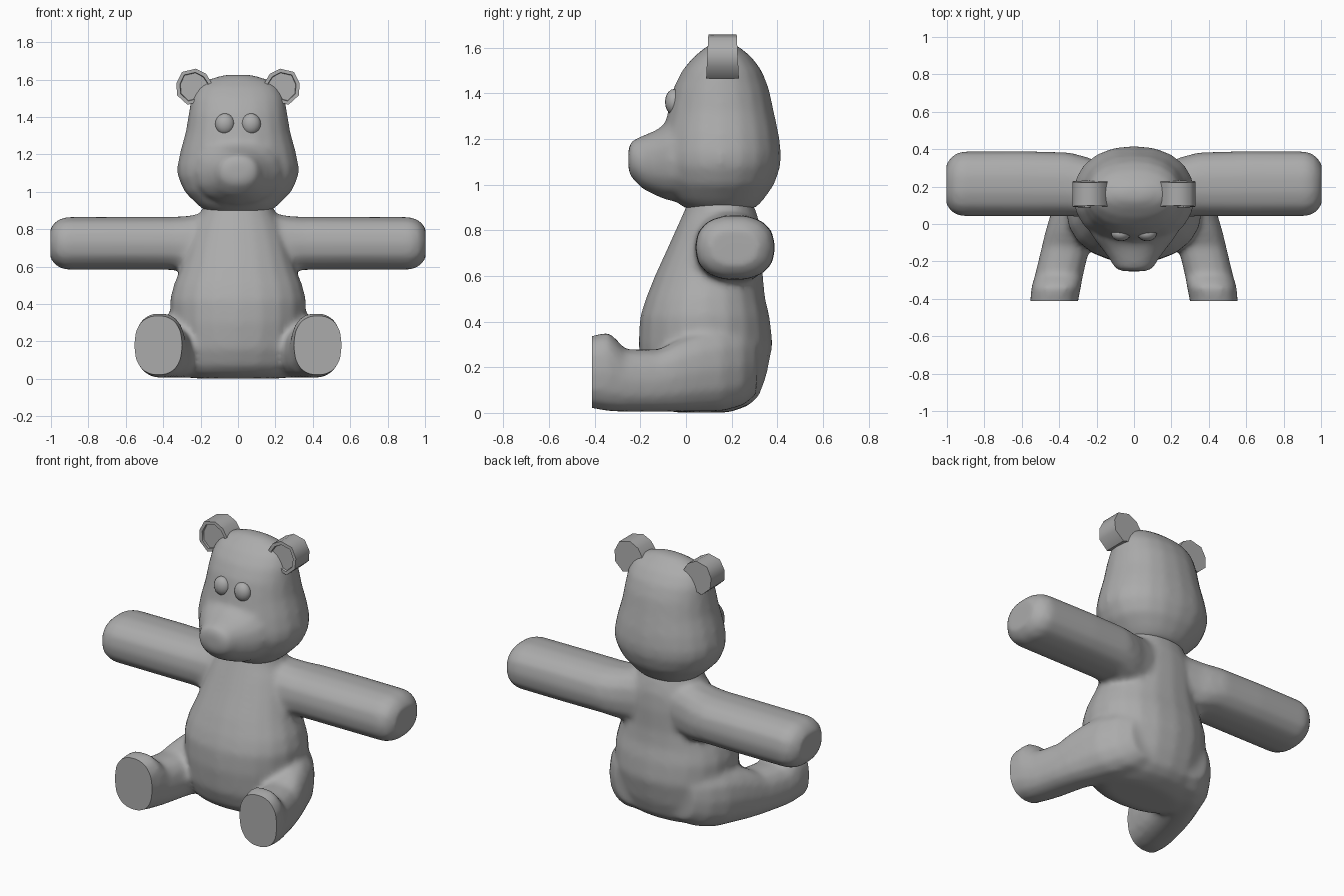
import bpy
import bmesh
import math

if "Cube" in bpy.data.objects:
    bpy.data.objects.remove(bpy.data.objects["Cube"])

fur = bpy.data.materials.new("plush grey")
fur.diffuse_color = (0.41, 0.41, 0.41, 1)
fur.use_nodes = True
fur.node_tree.nodes["Principled BSDF"].inputs["Base Color"].default_value = fur.diffuse_color


def finish(bm, name):
    """Turn a bmesh into a named object with the fur colour."""
    bmesh.ops.recalc_face_normals(bm, faces=bm.faces)
    mesh = bpy.data.meshes.new(name)
    bm.to_mesh(mesh)
    bm.free()
    mesh.materials.append(fur)
    obj = bpy.data.objects.new(name, mesh)
    bpy.context.collection.objects.link(obj)
    return obj


def select(obj):
    bpy.ops.object.select_all(action='DESELECT')
    obj.select_set(True)
    bpy.context.view_layer.objects.active = obj


def smooth(obj, degrees):
    select(obj)
    bpy.ops.object.shade_smooth_by_angle(angle=math.radians(degrees))


def loft(name, axis, rings, sides=16, power=2.2, side=1):
    """Capped loft of rounded sections: (position, a min, a max, b min, b max)."""
    bm = bmesh.new()
    loops = []
    for t, a0, a1, b0, b1 in rings:
        loop = []
        for i in range(sides):
            ang = 2 * math.pi * i / sides
            c, s = math.cos(ang), math.sin(ang)
            a = (a0 + a1) / 2 + (a1 - a0) / 2 * math.copysign(abs(c) ** (2 / power), c)
            b = (b0 + b1) / 2 + (b1 - b0) / 2 * math.copysign(abs(s) ** (2 / power), s)
            x, y, z = {'x': (t, a, b), 'y': (a, t, b), 'z': (a, b, t)}[axis]
            loop.append(bm.verts.new((x * side, y, z)))
        loops.append(loop)
    for low, high in zip(loops, loops[1:]):
        for i in range(sides):
            j = (i + 1) % sides
            bm.faces.new((low[i], low[j], high[j], high[i]))
    bm.faces.new(loops[0])
    bm.faces.new(loops[-1])
    return finish(bm, name)


def fuse(base, parts, rounds):
    """Union the parts into the base and blend the seams into soft folds."""
    select(base)
    for part in parts:
        mod = base.modifiers.new("join", 'BOOLEAN')
        mod.operation = 'UNION'
        mod.solver = 'EXACT'
        mod.object = part
        bpy.ops.object.modifier_apply(modifier=mod.name)
        bpy.data.objects.remove(part)
    mod = base.modifiers.new("skin", 'REMESH')
    mod.mode = 'VOXEL'
    mod.voxel_size = 0.017
    bpy.ops.object.modifier_apply(modifier=mod.name)
    mod = base.modifiers.new("soften", 'SMOOTH')
    mod.factor = 0.5
    mod.iterations = rounds
    bpy.ops.object.modifier_apply(modifier=mod.name)
    base.data.materials.clear()
    base.data.materials.append(fur)


def column(rows):
    """Symmetric sections from (height, half width, front, back)."""
    return [(z, -w, w, f, b) for z, w, f, b in rows]


# Torso, widest at the belly and narrowing to the neck
body = loft("body", 'z', column([
    (0.002, 0.24, -0.06, 0.19), (0.03, 0.30, -0.12, 0.27), (0.07, 0.325, -0.16, 0.318),
    (0.16, 0.345, -0.195, 0.352), (0.30, 0.36, -0.208, 0.38), (0.42, 0.365, -0.202, 0.367),
    (0.50, 0.345, -0.177, 0.347), (0.60, 0.305, -0.137, 0.337), (0.72, 0.27, -0.082, 0.337),
    (0.82, 0.235, -0.037, 0.327), (0.88, 0.20, -0.01, 0.308), (0.95, 0.18, 0.02, 0.28)]), 20)

limbs = []
for s in (1, -1):
    # Straight arms with a flared shoulder and rounded end
    limbs.append(loft("arm", 'x', [
        (0.10, 0.05, 0.32, 0.56, 0.89), (0.20, 0.035, 0.34, 0.555, 0.885),
        (0.27, 0.035, 0.365, 0.565, 0.872), (0.35, 0.04, 0.385, 0.58, 0.868),
        (0.60, 0.038, 0.392, 0.581, 0.868), (0.925, 0.04, 0.39, 0.581, 0.867),
        (0.97, 0.058, 0.367, 0.60, 0.847), (1.003, 0.10, 0.325, 0.64, 0.81)],
        14, 2.35, s))
    # Legs reaching forward from the hip, overlong so the sole can be cut flat
    limbs.append(loft("leg", 'y', [
        (-0.46, 0.30, 0.556, 0.025, 0.33), (-0.41, 0.298, 0.556, 0.018, 0.34),
        (-0.34, 0.283, 0.55, 0.005, 0.357), (-0.295, 0.275, 0.537, 0.003, 0.315),
        (-0.27, 0.27, 0.53, 0.003, 0.28), (-0.12, 0.235, 0.494, 0.003, 0.28),
        (-0.03, 0.20, 0.472, 0.003, 0.325), (0.06, 0.13, 0.445, 0.003, 0.365),
        (0.16, 0.08, 0.41, 0.005, 0.385), (0.25, 0.05, 0.35, 0.03, 0.38),
        (0.31, 0.03, 0.27, 0.08, 0.35)],
        14, 2.4, s))
fuse(body, limbs, 9)

# Flat soles
bm = bmesh.new()
bm.from_mesh(body.data)
cut = bmesh.ops.bisect_plane(bm, geom=bm.verts[:] + bm.edges[:] + bm.faces[:],
                             plane_co=(0, -0.412, 0), plane_no=(0, -1, 0), clear_outer=True)
rim = [g for g in cut["geom_cut"] if isinstance(g, bmesh.types.BMEdge)]
bmesh.ops.holes_fill(bm, edges=rim, sides=0)
bm.to_mesh(body.data)
bm.free()
smooth(body, 60)

# Head with full cheeks
head = loft("head", 'z', column([
    (0.893, 0.17, 0.00, 0.30), (0.93, 0.217, -0.05, 0.337), (1.0, 0.287, -0.09, 0.387),
    (1.08, 0.323, -0.11, 0.414), (1.14, 0.325, -0.11, 0.417), (1.22, 0.308, -0.10, 0.407),
    (1.32, 0.28, -0.08, 0.385), (1.42, 0.264, -0.057, 0.364), (1.50, 0.25, -0.017, 0.332),
    (1.56, 0.218, 0.033, 0.287), (1.60, 0.16, 0.083, 0.237), (1.626, 0.07, 0.125, 0.195)]), 20)

# Muzzle, widening into the cheeks
muzzle = loft("muzzle", 'y', [
    (-0.253, -0.07, 0.07, 1.055, 1.17), (-0.235, -0.105, 0.105, 1.025, 1.195),
    (-0.19, -0.13, 0.13, 0.98, 1.215), (-0.13, -0.175, 0.175, 0.95, 1.24),
    (-0.08, -0.215, 0.215, 0.93, 1.275), (0.02, -0.27, 0.27, 0.925, 1.31)])
fuse(head, [muzzle], 10)
smooth(head, 60)

EAR = [(0.14, 1.58), (0.17, 1.63), (0.225, 1.658), (0.30, 1.64),
       (0.33, 1.58), (0.325, 1.515), (0.27, 1.465), (0.18, 1.49)]
for s, label in ((1, "left"), (-1, "right")):
    # Ears, thicker at the root, with a recessed front inside a rim
    bm = bmesh.new()
    front, back = ([bm.verts.new((x * s, 0.16 + d * (0.062 + 0.05 * (1.66 - z)), z))
                    for x, z in EAR] for d in (-1, 1))
    face = bm.faces.new(front)
    bm.faces.new(back)
    for i in range(len(EAR)):
        j = (i + 1) % len(EAR)
        bm.faces.new((front[i], front[j], back[j], back[i]))
    bmesh.ops.recalc_face_normals(bm, faces=bm.faces)
    bmesh.ops.inset_region(bm, faces=[face], thickness=0.02)
    bmesh.ops.inset_region(bm, faces=[face], thickness=0.003)
    for v in face.verts:
        v.co.y += 0.012
    smooth(finish(bm, label + "_ear"), 50)

    # Eyes
    bm = bmesh.new()
    bmesh.ops.create_uvsphere(bm, u_segments=16, v_segments=10, radius=1)
    for v in bm.verts:
        v.co = (0.07 * s + v.co.x * 0.052, -0.052 + v.co.y * 0.04, 1.362 + v.co.z * 0.057)
    smooth(finish(bm, label + "_eye"), 60)
